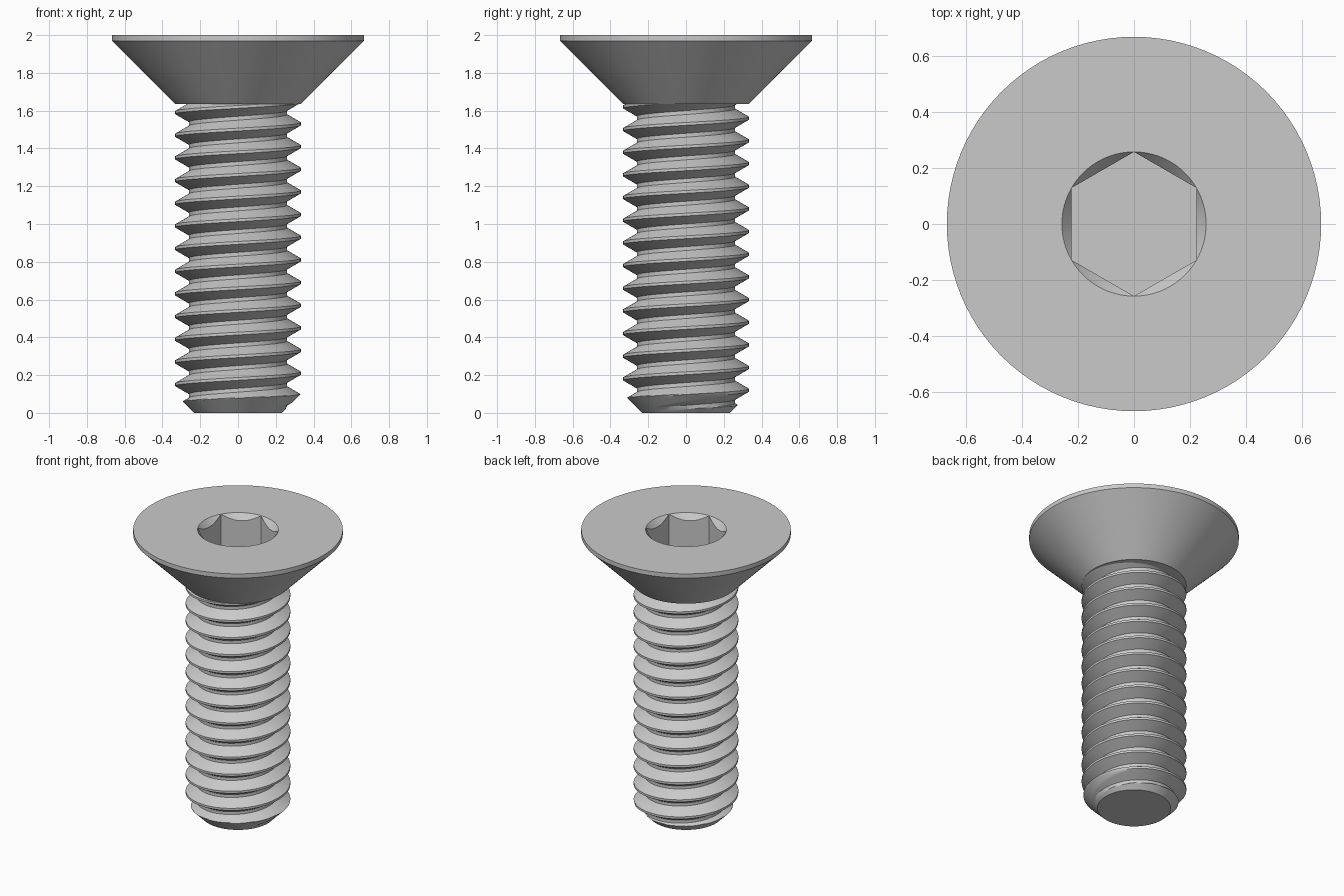
import bpy, bmesh, math

if "Cube" in bpy.data.objects:
    bpy.data.objects.remove(bpy.data.objects["Cube"])

SEG = 96
PITCH = 0.12
MAJOR, MINOR = 0.333, 0.26
HEAD_R, HEAD_Z = 0.667, 1.635
SOCKET_R, SOCKET_FLOOR = 0.257, 1.7

steel = bpy.data.materials.new("grey steel")
steel.use_nodes = True
colour = (0.59, 0.59, 0.59, 1)
steel.diffuse_color = colour
steel.node_tree.nodes["Principled BSDF"].inputs["Base Color"].default_value = colour


def finish(bm, name):
    bmesh.ops.remove_doubles(bm, verts=bm.verts, dist=1e-5)
    bmesh.ops.recalc_face_normals(bm, faces=bm.faces)
    mesh = bpy.data.meshes.new(name)
    bm.to_mesh(mesh)
    bm.free()
    mesh.materials.append(steel)
    obj = bpy.data.objects.new(name, mesh)
    bpy.context.collection.objects.link(obj)
    bpy.ops.object.select_all(action='DESELECT')
    obj.select_set(True)
    bpy.context.view_layer.objects.active = obj
    bpy.ops.object.shade_smooth_by_angle(angle=math.radians(25))


def skin(bm, rings):
    # Quads between consecutive lists of points
    rows = [[bm.verts.new(p) for p in ring] for ring in rings]
    for a, b in zip(rows, rows[1:]):
        for i in range(len(a) - 1):
            bm.faces.new((a[i], a[i + 1], b[i + 1], b[i]))
    return rows


def polar(r, t, z):
    return (r * math.cos(t), r * math.sin(t), z)


angles = [math.tau * i / SEG for i in range(SEG + 1)]


# Countersunk head with a chamfered hexagonal socket, corners on the y axis
def round_ring(r, z):
    return [polar(r, t, z) for t in angles]


def hex_radius(t):
    half = math.pi / 6
    return SOCKET_R * math.cos(half) / math.cos((t + half) % (2 * half) - half)


def hex_ring(z=None):
    ring = []
    for t in angles:
        r = hex_radius(t)
        ring.append(polar(r, t, 2 - 1.2 * (SOCKET_R - r) if z is None else z))
    return ring


bm = bmesh.new()
rows = skin(bm, [round_ring(MAJOR, HEAD_Z), round_ring(HEAD_R, 1.97),
                 round_ring(HEAD_R, 2), round_ring(SOCKET_R, 2),
                 hex_ring(), hex_ring(SOCKET_FLOOR)])
for cap in (rows[0], rows[-1]):
    bm.faces.new(cap[:-1])
finish(bm, "countersunk_head")

# Threaded shank: one profile row per step, swept along the helix
CREST, FLANK, STEPS = 0.0075, 0.0422, 12
profile = [(-CREST, MAJOR)]
profile += [(CREST + FLANK * k / STEPS, MAJOR + (MINOR - MAJOR) * k / STEPS)
            for k in range(STEPS + 1)]
profile += [(PITCH - CREST - FLANK + FLANK * k / STEPS, MINOR + (MAJOR - MINOR) * k / STEPS)
            for k in range(STEPS)]

bm = bmesh.new()
rings = []
for turn in range(-3, 15):
    for u, r in profile:
        ring = []
        for t in angles:
            z = 0.09 + u + PITCH * (turn + t / math.tau)
            ring.append(polar(min(r, max(0.233 + z, 0.1)), t, z))   # end chamfer
        rings.append(ring)
skin(bm, rings)
bmesh.ops.remove_doubles(bm, verts=bm.verts, dist=1e-5)
for height, side in ((0, -1), (HEAD_Z, 1)):
    cut = bmesh.ops.bisect_plane(bm, geom=bm.verts[:] + bm.edges[:] + bm.faces[:],
                                 plane_co=(0, 0, height), plane_no=(0, 0, side),
                                 clear_outer=True)
    edges = [e for e in cut["geom_cut"] if isinstance(e, bmesh.types.BMEdge)]
    bmesh.ops.holes_fill(bm, edges=edges, sides=0)
finish(bm, "threaded_shank")
